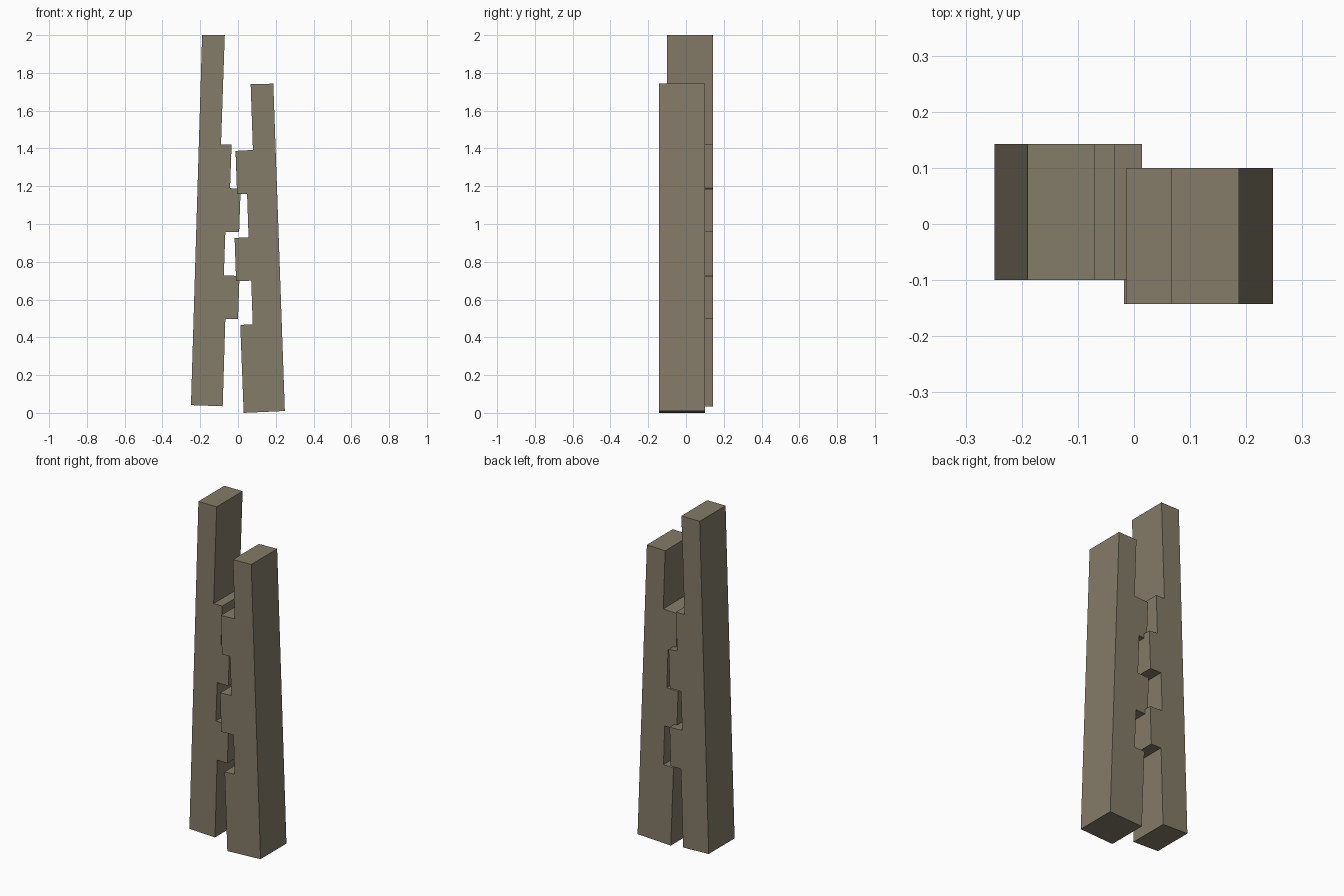
import bpy
import bmesh

cube = bpy.data.objects.get("Cube")
if cube:
    bpy.data.objects.remove(cube, do_unlink=True)

# Weathered wood colour shared by both boards
wood = bpy.data.materials.new("weathered_wood")
wood.use_nodes = True
colour = (0.23, 0.20, 0.14, 1)
wood.diffuse_color = colour
bsdf = wood.node_tree.nodes["Principled BSDF"]
bsdf.inputs["Base Color"].default_value = colour
bsdf.inputs["Roughness"].default_value = 0.9


def board(name, outline, y_front, y_back):
    """Extrude a notched x-z outline from front to back."""
    bm = bmesh.new()
    face = bm.faces.new([bm.verts.new((x, y_front, z)) for x, z in outline])
    extruded = bmesh.ops.extrude_face_region(bm, geom=[face])
    moved = [v for v in extruded["geom"] if isinstance(v, bmesh.types.BMVert)]
    bmesh.ops.translate(bm, verts=moved, vec=(0, y_back - y_front, 0))
    bmesh.ops.recalc_face_normals(bm, faces=bm.faces)
    mesh = bpy.data.meshes.new(name)
    bm.to_mesh(mesh)
    bm.free()
    mesh.materials.append(wood)
    obj = bpy.data.objects.new(name, mesh)
    bpy.context.collection.objects.link(obj)
    return obj


# Tall board, with teeth stepping towards the middle
tall_outline = [
    (-0.19, 2.0), (-0.07, 2.0), (-0.09, 1.42), (-0.034, 1.42),
    (-0.042, 1.19), (0.014, 1.185), (0.006, 0.957), (-0.067, 0.957),
    (-0.075, 0.728), (0.008, 0.725), (0.0, 0.497), (-0.067, 0.497),
    (-0.081, 0.035), (-0.249, 0.041),
]
board("tall_notched_board", tall_outline, -0.1, 0.143)

# Short board, leaning the other way and set further forward
short_outline = [
    (0.187, 1.743), (0.067, 1.74), (0.079, 1.392), (-0.013, 1.387),
    (-0.005, 1.158), (0.048, 1.16), (0.056, 0.93), (-0.018, 0.926),
    (-0.01, 0.697), (0.07, 0.7), (0.078, 0.468), (0.012, 0.466),
    (0.03, 0.0), (0.248, 0.01),
]
board("short_notched_board", short_outline, -0.143, 0.1)
